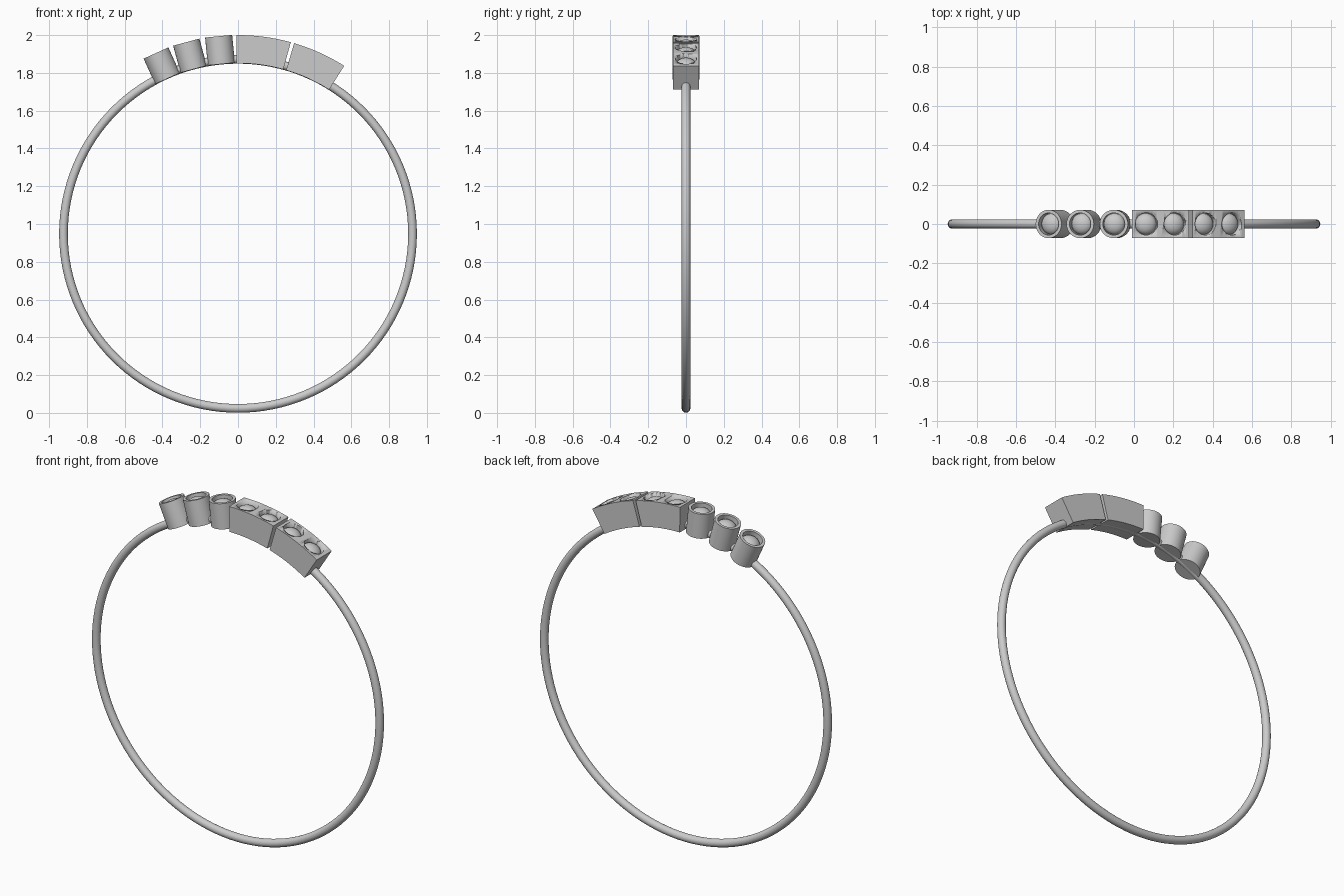
import bpy, bmesh
from math import sin, cos, pi, radians
from mathutils import Matrix, Vector

if "Cube" in bpy.data.objects:
    bpy.data.objects.remove(bpy.data.objects["Cube"])

CZ = 0.948            # ring centre height
R_IN, R_OUT = 0.903, 1.052
WELL_R, WELL_D = 0.056, 0.04


def make_object(name, bm, loc=(0, 0, 0), tilt=0, smooth=True):
    bmesh.ops.recalc_face_normals(bm, faces=bm.faces)
    me = bpy.data.meshes.new(name)
    bm.to_mesh(me)
    bm.free()
    ob = bpy.data.objects.new(name, me)
    bpy.context.collection.objects.link(ob)
    ob.location = loc
    ob.rotation_euler = (0, tilt, 0)
    if smooth:
        bpy.ops.object.select_all(action='DESELECT')
        ob.select_set(True)
        bpy.context.view_layer.objects.active = ob
        bpy.ops.object.shade_smooth_by_angle(angle=radians(35))
    return ob


def on_ring(deg, r):
    a = radians(deg)
    return Vector((r * sin(a), 0, CZ + r * cos(a)))


def lathe(name, profile, deg, r, steps=48):
    # spin a radius/height profile, pointing outward from the ring centre
    bm = bmesh.new()
    vs = [bm.verts.new((x, 0, z)) for x, z in profile]
    es = [bm.edges.new(p) for p in zip(vs, vs[1:])]
    bmesh.ops.spin(bm, geom=vs + es, axis=(0, 0, 1), cent=(0, 0, 0),
                   angle=2 * pi, steps=steps)
    bmesh.ops.remove_doubles(bm, verts=bm.verts, dist=1e-5)
    return make_object(name, bm, on_ring(deg, r), radians(deg))


def gem(name, deg):
    # rounded stone sitting in its well
    bm = bmesh.new()
    bmesh.ops.create_uvsphere(bm, u_segments=32, v_segments=20, radius=1)
    bmesh.ops.scale(bm, vec=(0.054, 0.054, 0.036), verts=bm.verts)
    return make_object(name, bm, on_ring(deg, R_OUT - WELL_D), radians(deg))


# Band
bpy.ops.mesh.primitive_torus_add(major_radius=0.924, minor_radius=0.023,
                                 major_segments=128, minor_segments=20,
                                 location=(0, 0, CZ), rotation=(pi / 2, 0, 0))
band = bpy.context.object
band.name = "band"
bpy.ops.object.shade_smooth()

# Round cup settings on the left
h = R_OUT - R_IN - 0.001
cup = [(0, 0), (0.072, 0), (0.072, h), (WELL_R, h),
       (WELL_R, h - WELL_D), (0, h - WELL_D)]
for i, deg in enumerate((-24.4, -15.1, -5.6)):
    lathe(f"round_setting_{i + 1}", cup, deg, R_IN)
    gem(f"round_gem_{i + 1}", deg)


# Curved block settings on the right, two wells each
def block(name, a0, a1, gems):
    n, w = 16, 0.07
    bm = bmesh.new()
    angles = [a0 + (a1 - a0) * k / n for k in range(n + 1)]
    pts = [on_ring(a, R_OUT) for a in angles] + [on_ring(a, R_IN) for a in reversed(angles)]
    face = bm.faces.new([bm.verts.new((p.x, -w, p.z)) for p in pts])
    ext = bmesh.ops.extrude_face_region(bm, geom=[face])
    bmesh.ops.translate(bm, vec=(0, 2 * w, 0),
                        verts=[v for v in ext["geom"] if isinstance(v, bmesh.types.BMVert)])
    ob = make_object(name, bm)
    for i, deg in enumerate(gems):
        cut = lathe(f"{name}_cutter_{i + 1}",
                    [(0, -WELL_D), (WELL_R, -WELL_D), (WELL_R, 0.05), (0, 0.05)], deg, R_OUT)
        cut.hide_render = True
        cut.hide_set(True)
        mod = ob.modifiers.new("well", 'BOOLEAN')
        mod.operation = 'DIFFERENCE'
        mod.solver = 'EXACT'
        mod.object = cut
        gem(f"{name}_gem_{i + 1}", deg)


block("block_setting_1", -0.5, 15.4, (3.4, 11.4))
block("block_setting_2", 16.4, 32.3, (20.2, 28.2))
